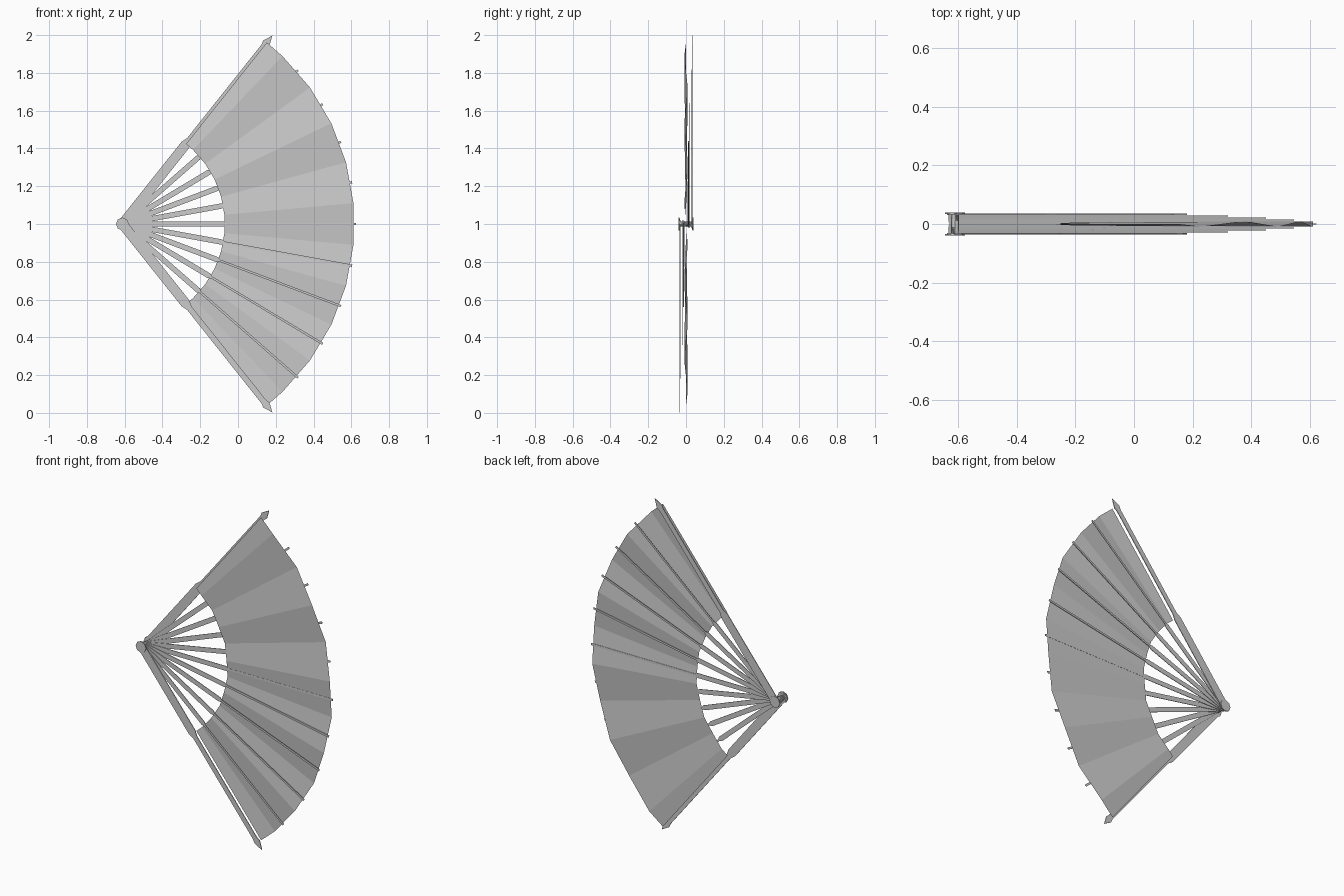
import bpy, bmesh, math
from mathutils import Matrix, Vector

old = bpy.data.objects.get("Cube")
if old:
    bpy.data.objects.remove(old, do_unlink=True)

PIVOT = Vector((-0.612, 0, 1.0))
STEP = math.radians(10.3)      # angle between neighbouring ribs
LAYER = 0.0067                 # stacking distance between ribs
HALF = 5                       # ribs on each side of the middle one

grey = bpy.data.materials.new("light grey")
grey.use_nodes = True
colour = (0.6, 0.6, 0.6, 1)
grey.diffuse_color = colour
grey.node_tree.nodes["Principled BSDF"].inputs["Base Color"].default_value = colour


def finish(bm, name):
    bmesh.ops.recalc_face_normals(bm, faces=bm.faces)
    mesh = bpy.data.meshes.new(name)
    bm.to_mesh(mesh)
    bm.free()
    mesh.materials.append(grey)
    obj = bpy.data.objects.new(name, mesh)
    bpy.context.collection.objects.link(obj)
    return obj


def slat(name, profile, angle, y, thick):
    """Flat stick from (radius, half width) pairs, turned about the pivot."""
    outline = [(r, w) for r, w in profile]
    outline += [(r, -w) for r, w in reversed(profile) if w > 0]
    bm = bmesh.new()
    face = bm.faces.new([bm.verts.new((r, -thick / 2, w)) for r, w in outline])
    ext = bmesh.ops.extrude_face_region(bm, geom=[face])
    moved = [v for v in ext["geom"] if isinstance(v, bmesh.types.BMVert)]
    bmesh.ops.translate(bm, verts=moved, vec=(0, thick, 0))
    place = Matrix.Translation(PIVOT + Vector((0, y, 0)))
    bm.transform(place @ Matrix.Rotation(-angle, 4, "Y"))
    return finish(bm, name)


# Ribs and the two outer guards
rib = [(-0.02, 0.012), (0.1, 0.014), (0.535, 0.014), (0.55, 0.006), (1.236, 0.006)]
guard = [(-0.026, 0.014), (0, 0.026), (0.535, 0.026), (0.57, 0.015),
         (1.2, 0.015), (1.225, 0.021), (1.275, 0)]
for k in range(-HALF, HALF + 1):
    if abs(k) == HALF:
        name = "upper_guard" if k > 0 else "lower_guard"
        slat(name, guard, k * STEP, k * LAYER, 0.004)
    else:
        slat(f"rib_{k + HALF}", rib, k * STEP, k * LAYER, 0.003)

# Pleated leaf: folds halfway between ribs, alternating front and back
bm = bmesh.new()
folds = [(-HALF, 0)]
folds += [(i - HALF + 0.5, 1 if i % 2 == 0 else -1) for i in range(2 * HALF)]
folds += [(HALF, 0)]
rows = []
for pos, side in folds:
    a = pos * STEP
    rows.append([bm.verts.new(PIVOT + Vector((r * math.cos(a), side * 0.0075 * r, r * math.sin(a))))
                 for r in (0.542, 1.228)])
for lo, hi in zip(rows, rows[1:]):
    bm.faces.new((lo[0], lo[1], hi[1], hi[0]))
finish(bm, "pleated_leaf")

# Pivot pin with a cap at each end
bm = bmesh.new()
turn = Matrix.Translation(PIVOT) @ Matrix.Rotation(math.pi / 2, 4, "X")
bmesh.ops.create_cone(bm, cap_ends=True, segments=8, radius1=0.014, radius2=0.014,
                      depth=0.074, matrix=turn)
for side in (-1, 1):
    shift = Matrix.Translation((0, side * 0.0375, 0))
    bmesh.ops.create_cone(bm, cap_ends=True, segments=8, radius1=0.034, radius2=0.034,
                          depth=0.005, matrix=shift @ turn)
finish(bm, "pivot_pin")
